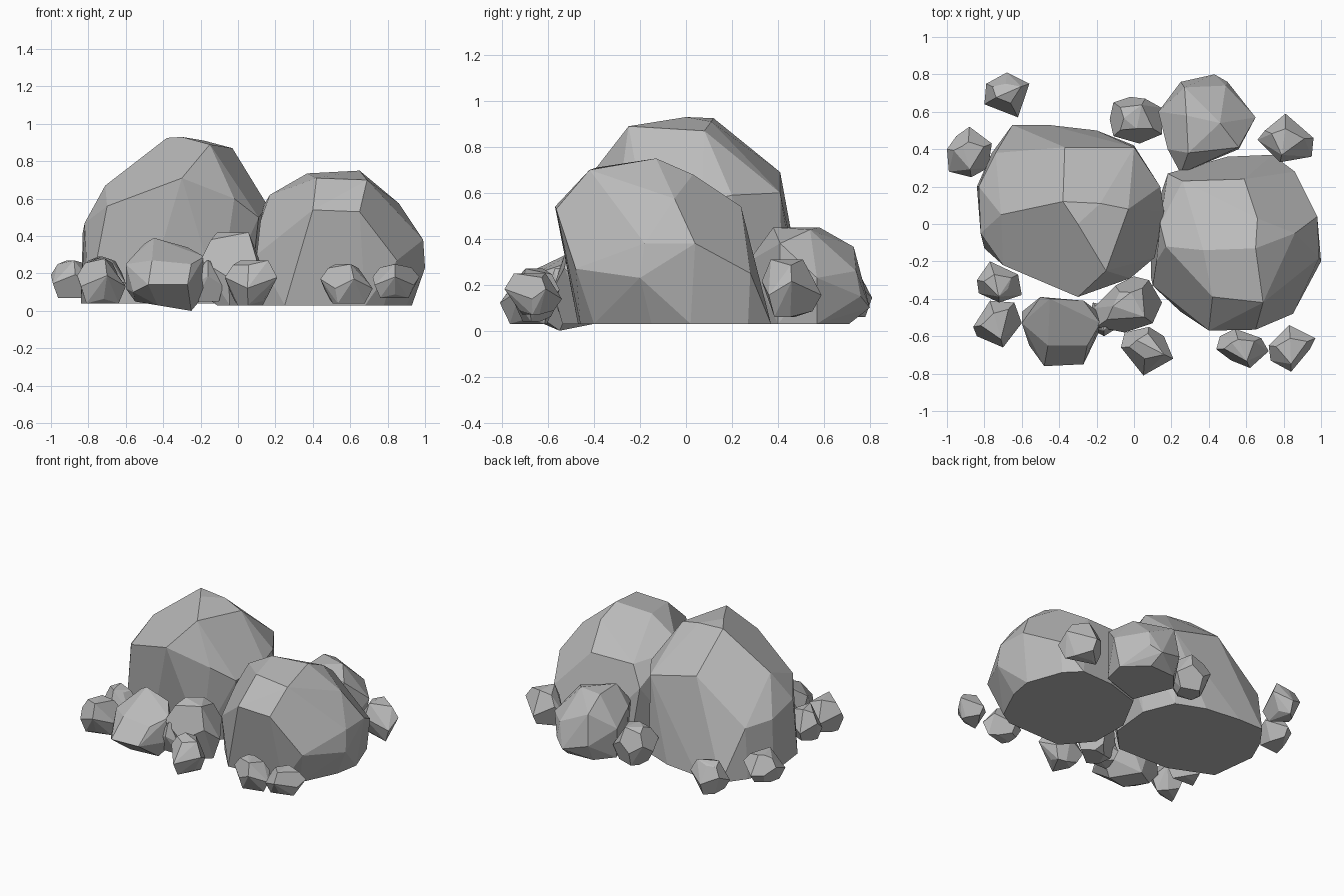
import bpy
import bmesh
import math
from mathutils import Vector

# Remove the default cube
default_cube = bpy.data.objects.get("Cube")
if default_cube:
    bpy.data.objects.remove(default_cube, do_unlink=True)

# Single stone colour
stone = bpy.data.materials.new("stone grey")
stone.use_nodes = True
stone_colour = (.5, .5, .5, 1)
stone.diffuse_color = stone_colour
for node in stone.node_tree.nodes:
    if node.type == 'BSDF_PRINCIPLED':
        node.inputs["Base Color"].default_value = stone_colour
        node.inputs["Roughness"].default_value = .9


def hull_rock(name, points, merge_angle=8):
    """Wrap points in a convex, flat shaded stone with merged facets."""
    bm = bmesh.new()
    for point in points:
        bm.verts.new(point)
    result = bmesh.ops.convex_hull(bm, input=bm.verts[:])
    spare = {item for key in ("geom_interior", "geom_unused")
             for item in result[key] if isinstance(item, bmesh.types.BMVert)}
    loose = [vert for vert in spare if vert.is_valid and not vert.link_faces]
    bmesh.ops.delete(bm, geom=loose, context='VERTS')
    bmesh.ops.dissolve_limit(bm, angle_limit=math.radians(merge_angle),
                             verts=bm.verts[:], edges=bm.edges[:])
    bmesh.ops.recalc_face_normals(bm, faces=bm.faces[:])
    mesh = bpy.data.meshes.new(name)
    bm.to_mesh(mesh)
    bm.free()
    mesh.materials.append(stone)
    rock = bpy.data.objects.new(name, mesh)
    bpy.context.collection.objects.link(rock)


def on_ground(outline, height):
    """Lift a flat outline to the underside of a boulder."""
    return [(x, y, height) for x, y in outline]


def pebble(name, low, high, outline):
    """Cut a gem-like stone from its plan outline, narrowed above and below."""
    corners = [Vector(corner) for corner in outline]
    centre = sum(corners, Vector((0, 0))) / len(corners)
    height = high - low
    points = []
    for index, corner in enumerate(corners):
        swing = .12 if index % 2 else -.12
        points.append((*corner, low + height * (.5 + swing)))
        # Caps lean alternately so that the facets are uneven
        top = centre.lerp(corner, .55 + swing)
        bottom = centre.lerp(corner, .6 - swing)
        points.append((*top, high - height * (.1 if index % 3 else 0)))
        points.append((*bottom, low + height * (0 if index % 3 else .1)))
    hull_rock(name, points, merge_angle=14)


# Tall boulder
tall_upper = [
    (-.38, .12, .925), (-.3, 0, .93), (-.18, .11, .91), (-.03, .08, .87),
    (-.15, -.25, .89), (-.37, .41, .69), (0, .41, .6), (-.71, .05, .67),
    (-.3, -.39, .71), (-.02, -.29, .6), (.14, .2, .59), (.16, .07, .56),
    (.11, -.18, .5), (-.7, -.22, .56), (-.82, -.05, .47), (-.83, .2, .42),
    (-.74, .38, .4), (-.3, .46, .48),
]
tall_base = [(-.84, .2), (-.8, -.13), (-.5, -.26), (-.1, -.27), (.06, -.1),
             (.09, .2), (0, .42), (-.2, .5), (-.46, .53), (-.65, .53),
             (-.76, .38)]
hull_rock("tall_boulder", tall_upper + on_ground(tall_base, .04))

# Broad boulder, undercut along its front and outer side
broad_upper = [
    (.37, -.14, .735), (.65, -.13, .75), (.42, -.39, .71), (.69, -.42, .7),
    (.4, -.57, .54), (.65, -.565, .53), (.66, .03, .68), (.17, -.12, .62),
    (.14, 0, .57), (.26, .23, .54), (.59, .24, .54), (.18, .27, .4),
    (.86, -.05, .575), (.98, .04, .38), (.99, -.18, .38), (1, -.2, .23),
    (.85, -.48, .27), (.68, -.51, .25), (.2, -.38, .36), (.12, -.2, .48),
    (.1, -.33, .3), (.86, .28, .25),
]
broad_base = [(.25, -.47), (.68, -.46), (.78, -.4), (.9, -.15), (.93, .02),
              (.84, .27), (.74, .37), (.5, .36), (.24, .28), (.09, 0),
              (.09, -.28)]
hull_rock("broad_boulder", broad_upper + on_ground(broad_base, .03))

# Back boulder
back_upper = [
    (.29, .38, .45), (.28, .58, .45), (.46, .54, .44), (.56, .41, .38),
    (.25, .27, .3), (.27, .73, .365), (.49, .74, .26), (.65, .57, .23),
    (.13, .6, .25), (.18, .4, .32), (.43, .8, .1), (.25, .76, .15),
    (.5, .76, .15),
]
back_base = [(.26, .3), (.56, .4), (.6, .57), (.45, .71), (.25, .7),
             (.15, .58)]
hull_rock("back_boulder", back_upper + on_ground(back_base, .03))

# Front stone with a broad sloping top
front_points = [
    (-.45, -.4, .39), (-.27, -.41, .34), (-.18, -.53, .29), (-.25, -.65, .25),
    (-.46, -.65, .27), (-.6, -.53, .25), (-.5, -.39, .36), (-.27, -.75, .14),
    (-.48, -.76, .14), (-.56, -.65, .1), (-.6, -.47, .12), (-.15, -.5, .12),
    (-.25, -.55, 0), (-.43, -.62, .03), (-.4, -.4, .03), (-.55, -.5, .05),
]
hull_rock("front_stone", front_points)

# Stones packed between the boulders
pebble("gap_stone", .03, .42, [
    (0, -.28), (.08, -.3), (.15, -.42), (.1, -.53), (-.05, -.58),
    (-.2, -.55), (-.22, -.45), (-.1, -.33)])
pebble("wedge_stone", .05, .27, [
    (-.22, -.42), (-.08, -.45), (-.08, -.55), (-.16, -.6), (-.25, -.55)])

# Pebbles along the front
pebble("front_pebble", .03, .27, [
    (-.05, -.58), (.08, -.55), (.16, -.6), (.21, -.72), (.05, -.81),
    (-.07, -.66)])
pebble("front_right_pebble", .04, .28, [
    (-.77, -.41), (-.64, -.42), (-.6, -.53), (-.7, -.66), (-.84, -.6),
    (-.86, -.55)])
pebble("side_pebble", .06, .29, [
    (-.77, -.2), (-.62, -.27), (-.6, -.38), (-.72, -.42), (-.83, -.37),
    (-.84, -.3)])
pebble("inner_corner_pebble", .04, .25, [
    (.54, -.56), (.68, -.61), (.72, -.68), (.62, -.77), (.52, -.73),
    (.44, -.67), (.46, -.6)])
pebble("outer_corner_pebble", .07, .25, [
    (.83, -.54), (.97, -.61), (.94, -.67), (.84, -.79), (.73, -.73),
    (.72, -.65)])

# Pebbles along the back
pebble("back_left_pebble", .06, .31, [
    (.81, .59), (.96, .46), (.95, .36), (.78, .33), (.66, .45), (.7, .5)])
pebble("back_middle_pebble", .04, .3, [
    (-.13, .56), (-.11, .65), (-.02, .68), (.06, .67), (.15, .62),
    (.15, .48), (.03, .43), (-.11, .47)])
pebble("back_right_pebble", .06, .28, [
    (-.8, .64), (-.79, .75), (-.68, .81), (-.56, .75), (-.62, .57)])
pebble("far_right_pebble", .07, .27, [
    (-.88, .52), (-.76, .43), (-.78, .3), (-.87, .25), (-.99, .28),
    (-1, .4), (-.95, .47)])
